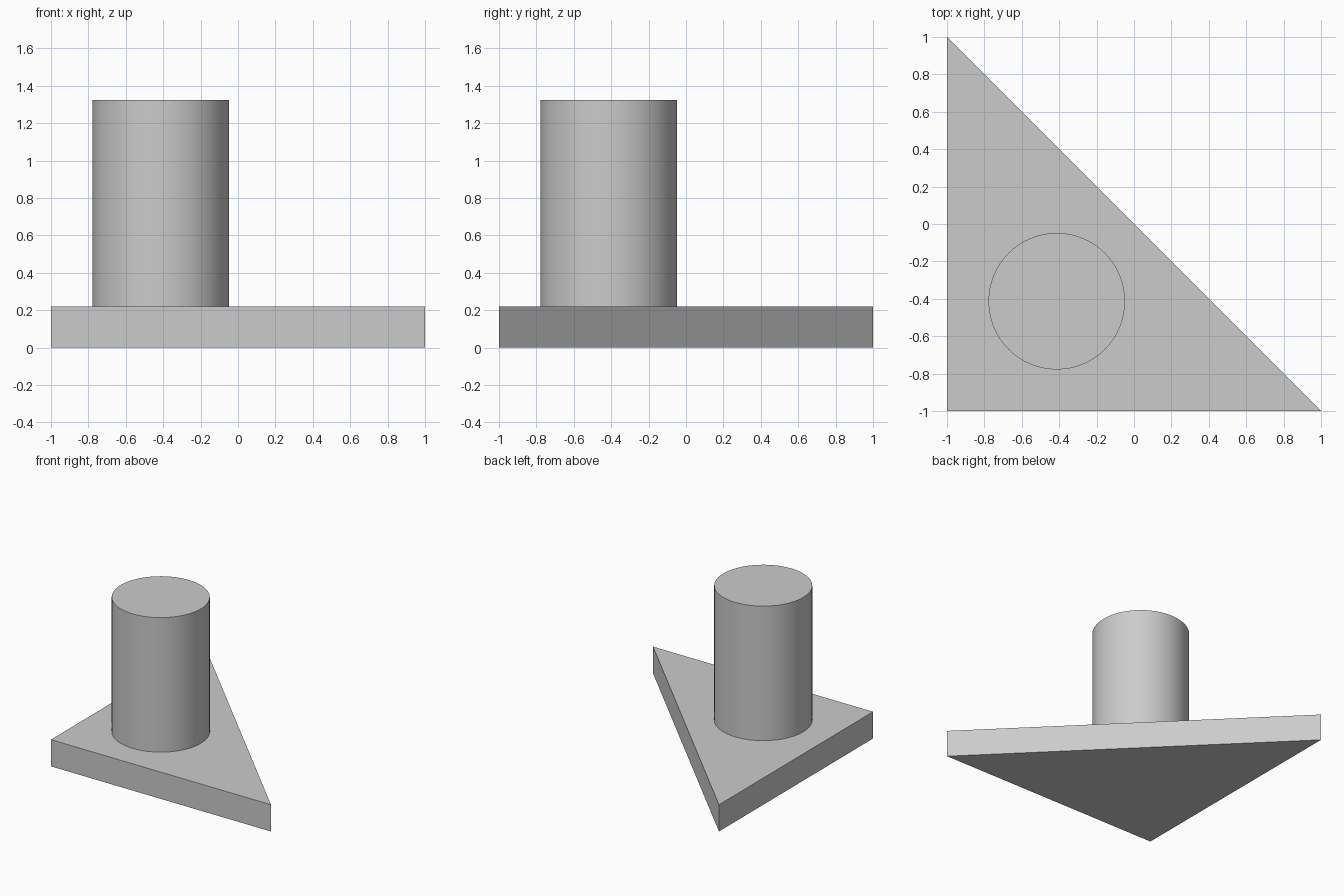
import bpy
import bmesh
from mathutils import Matrix, Vector

cube = bpy.data.objects.get("Cube")
if cube:
    bpy.data.objects.remove(cube, do_unlink=True)

BASE_TOP, COLUMN_TOP = 0.22, 1.325
RADIUS, CENTRE = 0.365, -0.413

grey = bpy.data.materials.new("light_grey")
grey.use_nodes = True
grey.diffuse_color = (0.6, 0.6, 0.6, 1)
grey.node_tree.nodes["Principled BSDF"].inputs["Base Color"].default_value = grey.diffuse_color


def add_part(name, bm):
    mesh = bpy.data.meshes.new(name)
    bmesh.ops.recalc_face_normals(bm, faces=bm.faces)
    bm.to_mesh(mesh)
    bm.free()
    mesh.materials.append(grey)
    obj = bpy.data.objects.new(name, mesh)
    bpy.context.collection.objects.link(obj)
    return obj


# Right-angled triangular base plate, extruded from its outline
bm = bmesh.new()
outline = bm.faces.new([bm.verts.new(p) for p in ((-1, -1, 0), (1, -1, 0), (-1, 1, 0))])
side = bmesh.ops.extrude_face_region(bm, geom=[outline], use_keep_orig=True)
raised = [v for v in side["geom"] if isinstance(v, bmesh.types.BMVert)]
bmesh.ops.translate(bm, verts=raised, vec=Vector((0, 0, BASE_TOP)))
add_part("base_plate", bm)

# Round column standing on the plate
bm = bmesh.new()
height = COLUMN_TOP - BASE_TOP
bmesh.ops.create_cone(bm, cap_ends=True, segments=64, radius1=RADIUS, radius2=RADIUS, depth=height,
                      matrix=Matrix.Translation((CENTRE, CENTRE, BASE_TOP + height / 2)))
column = add_part("column", bm)
bpy.ops.object.select_all(action="DESELECT")
column.select_set(True)
bpy.context.view_layer.objects.active = column
bpy.ops.object.shade_smooth_by_angle()
